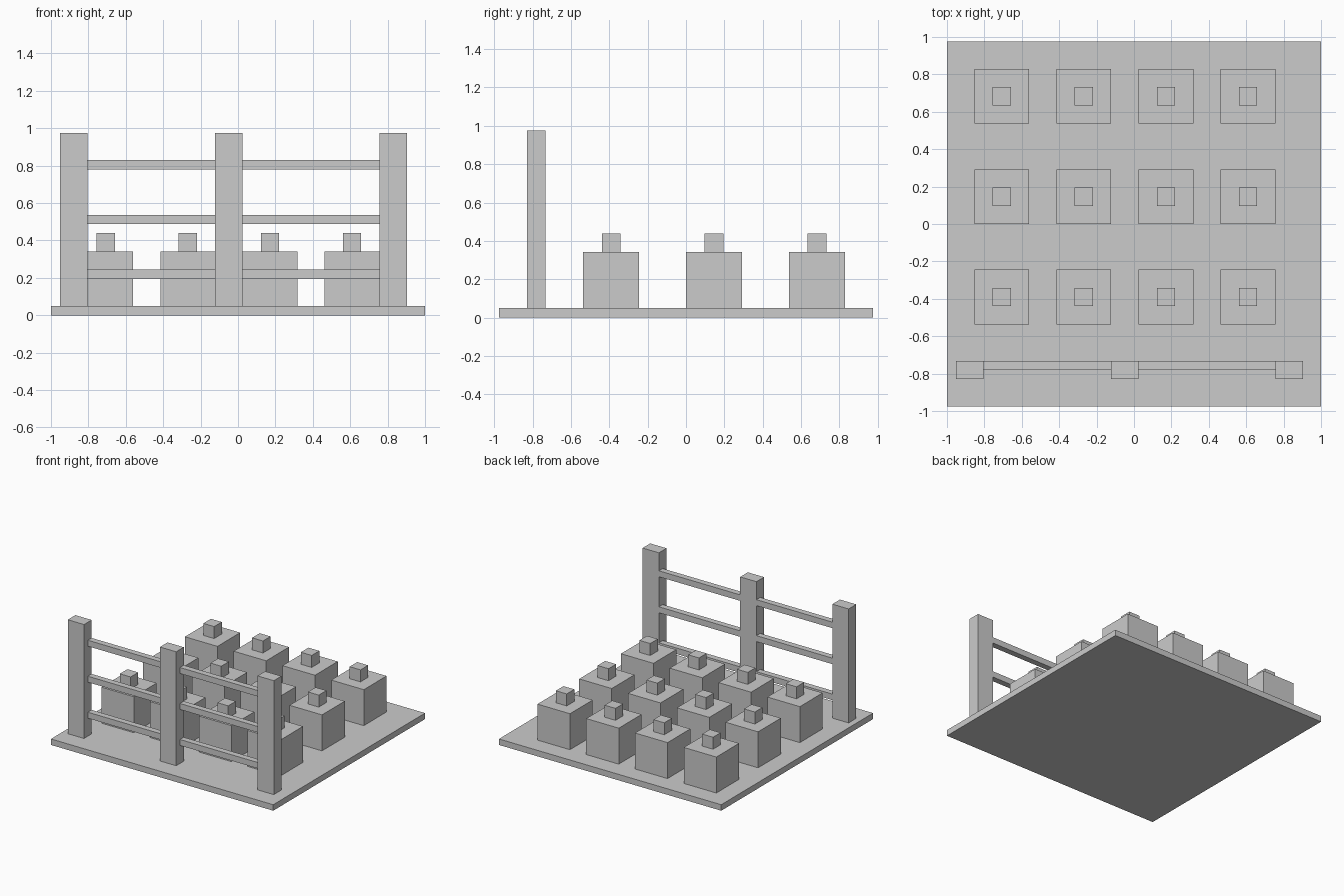
import bpy

cube = bpy.data.objects.get("Cube")
if cube:
    bpy.data.objects.remove(cube, do_unlink=True)

U = 2 / 41  # one module; the base is 41 x 40 modules

grey = bpy.data.materials.new("plain grey")
grey.use_nodes = True
colour = (0.6, 0.6, 0.6, 1)
grey.diffuse_color = colour
grey.node_tree.nodes["Principled BSDF"].inputs["Base Color"].default_value = colour


def box(name, corner, size):
    """Box from its low corner and size, in modules from the base's front right corner."""
    centre = [c + s / 2 for c, s in zip(corner, size)]
    bpy.ops.mesh.primitive_cube_add(size=1)
    ob = bpy.context.object
    ob.name = name
    ob.location = ((centre[0] - 20.5) * U, (centre[1] - 20) * U, centre[2] * U)
    ob.scale = [s * U for s in size]
    bpy.ops.object.transform_apply(location=False, rotation=False, scale=True)
    ob.data.materials.append(grey)
    return ob


# Base slab
box("base", (0, 0, 0), (41, 40, 1))

# Grid of blocks, each with a small knob on top
for row in range(3):
    for col in range(4):
        x, y = 3 + 9 * col, 9 + 11 * row
        box(f"block_{row}_{col}", (x, y, 1), (6, 6, 6))
        box(f"knob_{row}_{col}", (x + 2, y + 2, 7), (2, 2, 2))

# Fence posts
posts = (1, 18, 36)
for i, x in enumerate(posts):
    box(f"fence_post_{i}", (x, 3, 1), (3, 2, 19))

# Fence rails, flush with the back of the posts
for i, (a, b) in enumerate(zip(posts, posts[1:])):
    for j, z in enumerate((4, 10, 16)):
        box(f"fence_rail_{i}_{j}", (a + 3, 4, z), (b - a - 3, 1, 1))
